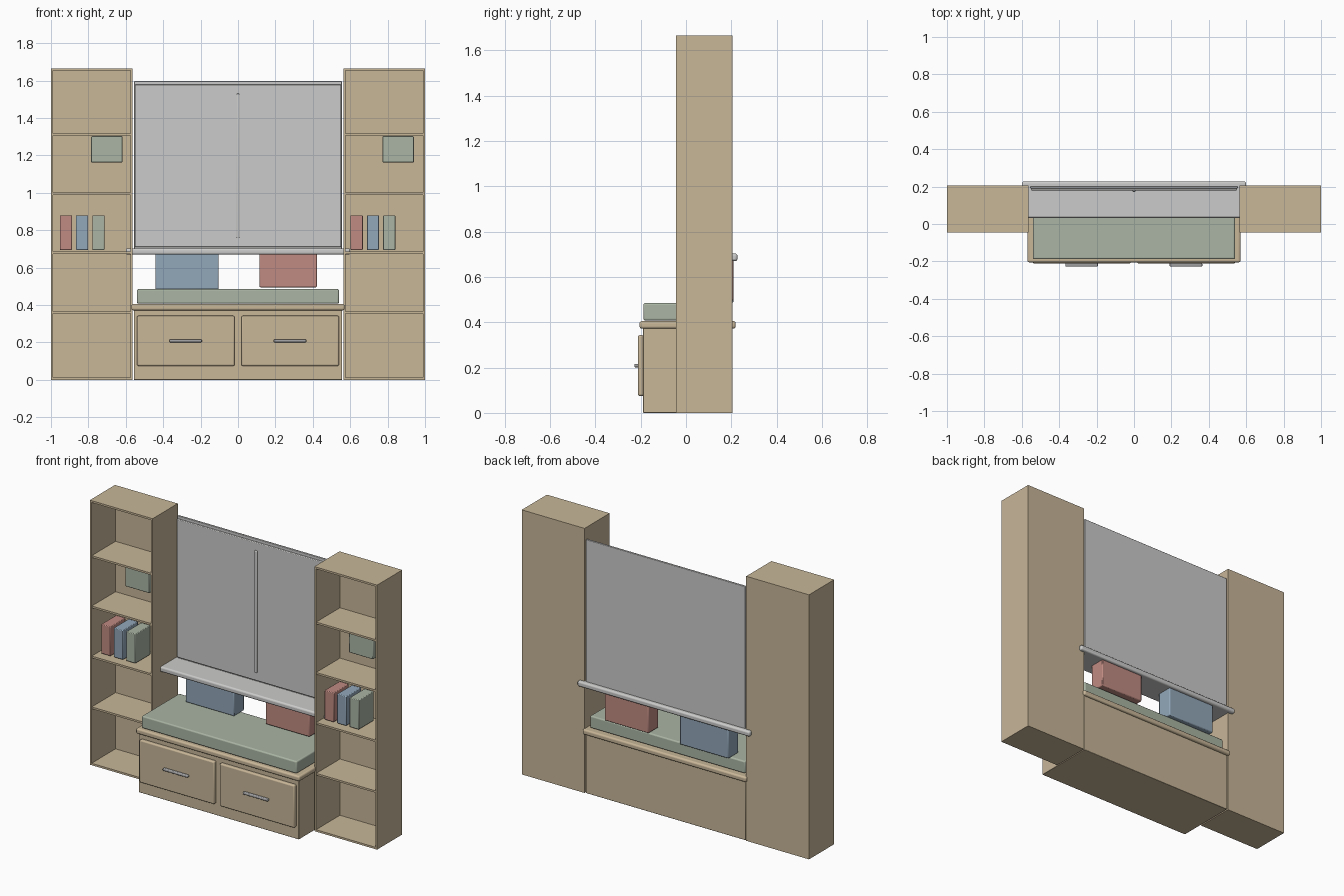
import bpy

if "Cube" in bpy.data.objects:
    bpy.data.objects.remove(bpy.data.objects["Cube"])


def material(name, rgb):
    m = bpy.data.materials.new(name)
    m.diffuse_color = (*rgb, 1)
    m.use_nodes = True
    m.node_tree.nodes["Principled BSDF"].inputs["Base Color"].default_value = m.diffuse_color
    return m


wood = material("tan wood", (0.58, 0.47, 0.315))
grey = material("light grey", (0.60, 0.60, 0.595))
green = material("sage green", (0.40, 0.46, 0.37))
red = material("dusty red", (0.53, 0.26, 0.225))
blue = material("slate blue", (0.29, 0.39, 0.49))
metal = material("handle grey", (0.36, 0.36, 0.37))


def box(name, x, y, z, mat, bevel=0.0, segments=2):
    """Box from (min, max) ranges, with optional rounded edges."""
    bpy.ops.mesh.primitive_cube_add(size=1)
    ob = bpy.context.object
    ob.name = name
    ranges = (x, y, z)
    for v in ob.data.vertices:
        for i, (lo, hi) in enumerate(ranges):
            v.co[i] = hi if v.co[i] > 0 else lo
    ob.data.materials.append(mat)
    if bevel:
        mod = ob.modifiers.new("rounded edges", 'BEVEL')
        mod.width = bevel
        mod.segments = segments
        bpy.ops.object.shade_smooth_by_angle()
    return ob


# Bookcases: two open-fronted towers with shelves
T = 0.012
FRONT, BACK, HEIGHT = -0.045, 0.205, 1.665
for label, x0 in (("left", -1.0), ("right", 0.563)):
    x1 = x0 + 0.437
    depth = (FRONT, BACK)
    inner = (x0 + T, x1 - T)
    box(label + "_case_outer_side", (x0, x0 + T), depth, (0, HEIGHT), wood)
    box(label + "_case_inner_side", (x1 - T, x1), depth, (0, HEIGHT), wood)
    box(label + "_case_back", inner, (BACK - T, BACK), (0, HEIGHT), wood)
    box(label + "_case_bottom", inner, (FRONT, BACK - T), (0, T), wood)
    box(label + "_case_top", inner, (FRONT, BACK - T), (HEIGHT - T, HEIGHT), wood)
    for i, z in enumerate((0.36, 0.68, 0.995, 1.312)):
        box(f"{label}_shelf_{i + 1}", inner, (FRONT + 0.002, BACK - T),
            (z - 0.006, z + 0.006), wood)

    # Books and a small storage box on the shelves
    book_x = -0.953 if x0 < 0 else 0.602
    for i, mat in enumerate((red, blue, green)):
        bx = book_x + i * 0.087
        box(f"{label}_book_{i + 1}", (bx, bx + 0.065), (0.0, 0.15),
            (0.695, 0.88), mat, 0.004)
    cx = -0.785 if x0 < 0 else 0.772
    box(label + "_storage_box", (cx, cx + 0.168), (0.0, 0.12),
        (1.163, 1.303), green, 0.004)

# Bench with top board and seat cushion
box("bench_base", (-0.557, 0.557), (-0.19, 0.203), (0, 0.375), wood, 0.003)
box("bench_top", (-0.57, 0.57), (-0.205, 0.219), (0.372, 0.405), wood, 0.01, 3)
box("seat_cushion", (-0.54, 0.54), (-0.188, 0.185), (0.408, 0.485), green, 0.008, 3)

# Drawer fronts with bar handles
for label, x0 in (("left", -0.54), ("right", 0.018)):
    box(label + "_drawer_front", (x0, x0 + 0.522), (-0.212, -0.185),
        (0.075, 0.343), wood, 0.008, 3)
    hx = -0.28 if x0 < 0 else 0.278
    box(label + "_drawer_handle", (hx - 0.087, hx + 0.087), (-0.228, -0.208),
        (0.201, 0.216), metal, 0.005, 3)

# Pillows resting on the cushion, under the sill
box("blue_pillow", (-0.442, -0.103), (0.108, 0.209), (0.485, 0.685), blue, 0.006)
box("red_pillow", (0.115, 0.422), (0.108, 0.209), (0.495, 0.685), red, 0.006)

# Window: sill, backing, front pane and central bar
box("window_sill", (-0.60, 0.60), (0.033, 0.227), (0.67, 0.703), grey, 0.01, 3)
box("window_backing", (-0.555, 0.555), (0.19, 0.203), (0.69, 1.597), grey, 0.003)
box("window_pane", (-0.552, 0.552), (0.18, 0.192), (0.71, 1.58), grey, 0.004)
box("window_centre_bar", (-0.009, 0.009), (0.172, 0.185), (0.76, 1.53), grey, 0.005, 3)
